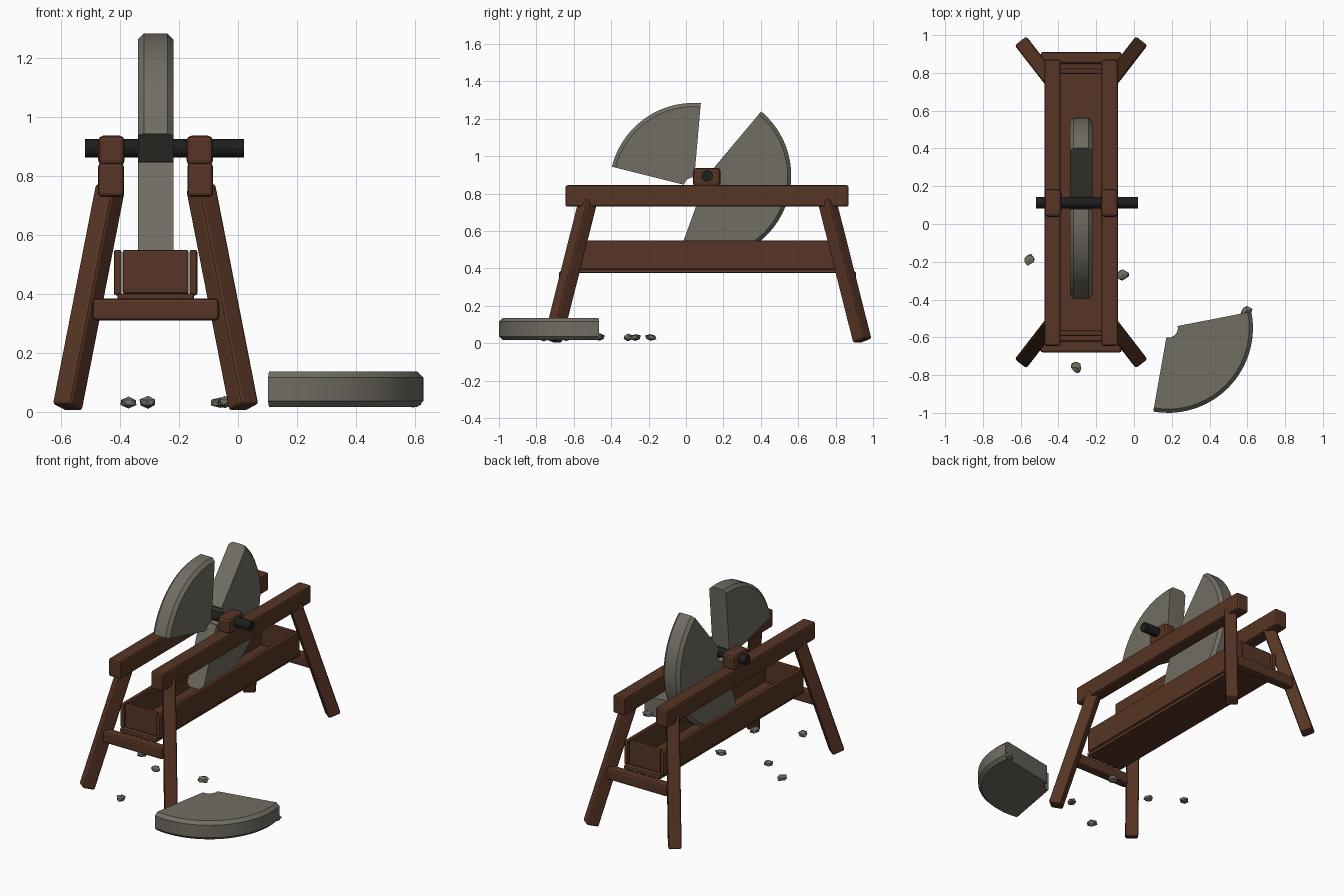
import bpy, bmesh, random
from math import cos, sin, radians, pi
from mathutils import Vector, Matrix

cube = bpy.data.objects.get("Cube")
if cube:
    bpy.data.objects.remove(cube, do_unlink=True)

random.seed(4)
CX, CY = -0.28, 0.115      # centre of the wooden frame


def material(name, rgb):
    m = bpy.data.materials.new(name)
    m.use_nodes = True
    m.diffuse_color = (*rgb, 1)
    m.node_tree.nodes["Principled BSDF"].inputs["Base Color"].default_value = (*rgb, 1)
    return m


WOOD = material("brown wood", (0.095, 0.036, 0.018))
STONE = material("grey stone", (0.165, 0.153, 0.125))
IRON = material("dark iron", (0.013, 0.013, 0.014))


def finish(name, bm, mat):
    bmesh.ops.recalc_face_normals(bm, faces=bm.faces)
    mesh = bpy.data.meshes.new(name)
    bm.to_mesh(mesh)
    bm.free()
    mesh.materials.append(mat)
    ob = bpy.data.objects.new(name, mesh)
    bpy.context.collection.objects.link(ob)
    return ob


def smooth(ob, angle=30):
    bpy.ops.object.select_all(action='DESELECT')
    ob.select_set(True)
    bpy.context.view_layer.objects.active = ob
    bpy.ops.object.shade_smooth_by_angle(angle=radians(angle))


def beam(name, size, matrix, bevel=0.012):
    bm = bmesh.new()
    bmesh.ops.create_cube(bm, size=1, matrix=matrix @ Matrix.Diagonal((*size, 1)))
    ob = finish(name, bm, WOOD)
    mod = ob.modifiers.new("worn edges", 'BEVEL')
    mod.width, mod.segments = bevel, 2
    return ob


def board(name, x, y, z, bevel=0.012):
    """Axis-aligned beam given as (low, high) ranges."""
    lo, hi = Vector((x[0], y[0], z[0])), Vector((x[1], y[1], z[1]))
    return beam(name, hi - lo, Matrix.Translation((lo + hi) / 2), bevel)


def stone_piece(name, start, end, matrix):
    """Sector of a chamfered disc lying in its local xy plane."""
    radius, hole, half, cham = 0.45, 0.052, 0.06, 0.02
    section = [(hole, -half), (radius - cham, -half), (radius, cham - half),
               (radius, half - cham), (radius - cham, half), (hole, half)]
    steps = round((end - start) / 6)
    bm = bmesh.new()
    rings = []
    for i in range(steps + 1):
        a = radians(start + (end - start) * i / steps)
        rings.append([bm.verts.new(matrix @ Vector((r * cos(a), r * sin(a), h)))
                      for r, h in section])
    n = len(section)
    for a, b in zip(rings, rings[1:]):
        for j in range(n):
            bm.faces.new((a[j], a[(j + 1) % n], b[(j + 1) % n], b[j]))
    bm.faces.new(rings[0])
    bm.faces.new(rings[-1])
    smooth(finish(name, bm, STONE))


# Splayed legs, top rails and axle blocks
for sx, side in ((1, "left"), (-1, "right")):
    for sy, end in ((1, "back"), (-1, "front")):
        top = Vector((CX + sx * 0.153, CY + sy * 0.638, 0.765))
        foot = Vector((CX + sx * 0.3, CY + sy * 0.828, 0.013))
        turn = (top - foot).to_track_quat('Z', 'Y').to_matrix().to_4x4()
        beam(f"{end}_{side}_leg", (0.078, 0.078, (top - foot).length),
             Matrix.Translation((top + foot) / 2) @ turn)

    def across(inner, outer):
        return sorted((CX + sx * inner, CX + sx * outer))

    board(f"{side}_rail", across(0.108, 0.195), (-0.645, 0.87), (0.73, 0.845))
    board(f"{side}_axle_block", across(0.105, 0.195), (0.038, 0.185), (0.835, 0.938), 0.018)
    board(f"{side}_trough_side", across(0.115, 0.142), (-0.6, 0.83), (0.395, 0.55), 0.008)

# Trough floor, trough ends and the cross bars carrying them
board("trough_floor", (CX - 0.13, CX + 0.13), (-0.62, 0.85), (0.376, 0.402), 0.006)
for sy, end in ((1, "back"), (-1, "front")):
    def along(inner, outer):
        return sorted((CY + sy * inner, CY + sy * outer))

    board(f"{end}_trough_end", (CX - 0.112, CX + 0.112), along(0.68, 0.707), (0.4, 0.55), 0.008)
    board(f"{end}_cross_bar", (CX - 0.215, CX + 0.215), along(0.735, 0.795), (0.31, 0.384))

# Iron axle
bm = bmesh.new()
bmesh.ops.create_cone(bm, cap_ends=True, segments=12, radius1=0.031, radius2=0.031, depth=0.54,
                      matrix=Matrix.Translation((-0.25, 0.113, 0.895)) @ Matrix.Rotation(pi / 2, 4, 'Y'))
finish("axle", bm, IRON)

# Broken grindstone: two pieces upright in the yz plane, one flat on the ground
upright = Matrix(((0, 0, 1, 0), (1, 0, 0, 0), (0, 1, 0, 0), (0, 0, 0, 1)))
stone_piece("upper_stone_piece", 85, 166, Matrix.Translation((CX, 0.04, 0.835)) @ upright)
stone_piece("mounted_stone_piece", -110, 50, Matrix.Translation((CX, 0.113, 0.895)) @ upright)
stone_piece("fallen_stone_piece", -100, 11, Matrix.Translation((0.18, -0.55, 0.076)))

# Loose rubble
spots = [(-0.555, -0.19), (-0.06, -0.27), (-0.305, -0.76), (-0.372, -0.31), (-0.045, -0.64), (0.595, -0.462)]
for i, (x, y) in enumerate(spots):
    bm = bmesh.new()
    bmesh.ops.create_icosphere(bm, subdivisions=1, radius=1)
    size = Vector((0.036, 0.03, 0.021))
    spin = Matrix.Rotation(random.uniform(0, pi), 3, 'Z')
    for v in bm.verts:
        v.co = spin @ (v.co * random.uniform(0.8, 1.12) * size) + Vector((x, y, 0.031))
    finish(f"rubble_{i + 1}", bm, STONE)
